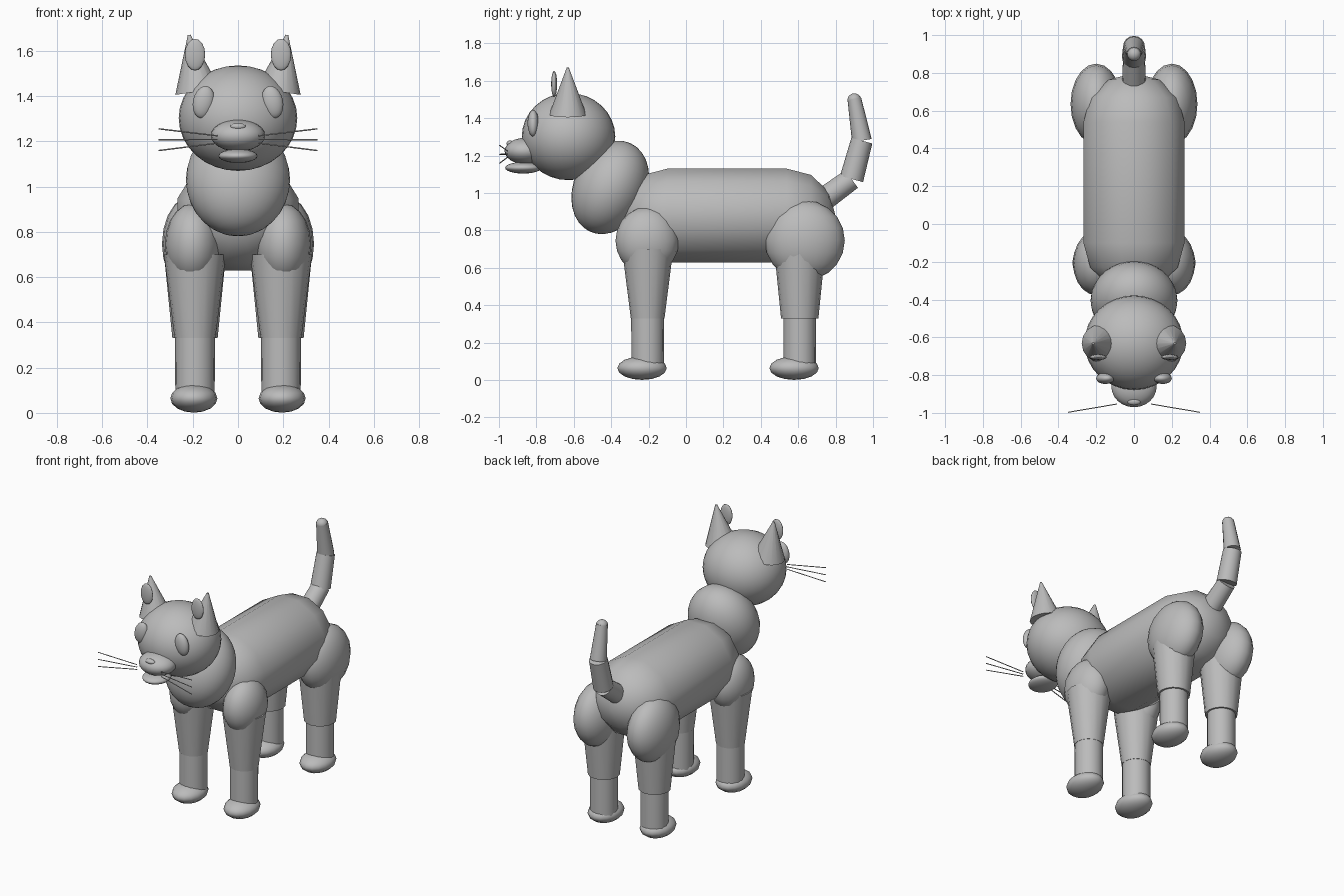
import bpy, bmesh
from math import radians, sin, cos, pi
from mathutils import Vector, Matrix

if "Cube" in bpy.data.objects:
    bpy.data.objects.remove(bpy.data.objects["Cube"])

grey = bpy.data.materials.new("plain_grey")
grey.use_nodes = True
grey.diffuse_color = (0.5, 0.5, 0.5, 1)
grey.node_tree.nodes["Principled BSDF"].inputs["Base Color"].default_value = (0.5, 0.5, 0.5, 1)


def finish(name, bm, angle=45):
    """Turn a bmesh into a smooth, grey object with sharp rims."""
    bmesh.ops.recalc_face_normals(bm, faces=bm.faces)
    mesh = bpy.data.meshes.new(name)
    bm.to_mesh(mesh)
    bm.free()
    mesh.materials.append(grey)
    mesh.shade_smooth()
    mesh.set_sharp_from_angle(angle=radians(angle))
    obj = bpy.data.objects.new(name, mesh)
    bpy.context.collection.objects.link(obj)
    return obj


def ball(name, centre, radii, tilt=(0, 0, 0), sides=24):
    """Ellipsoid, tilted by degrees about x, y and z."""
    bm = bmesh.new()
    bmesh.ops.create_uvsphere(bm, u_segments=sides, v_segments=sides // 2, radius=1)
    obj = finish(name, bm, 80)
    obj.location, obj.scale = centre, radii
    obj.rotation_euler = [radians(a) for a in tilt]
    return obj


def taper(name, start, end, r1, r2, sides=16):
    """Cylinder or cone between two points."""
    a, b = Vector(start), Vector(end)
    axis = b - a
    bm = bmesh.new()
    bmesh.ops.create_cone(bm, cap_ends=True, segments=sides, radius1=r1, radius2=r2,
                          depth=axis.length)
    turn = axis.to_track_quat('Z', 'Y').to_matrix().to_4x4()
    bm.transform(Matrix.Translation((a + b) / 2) @ turn)
    return finish(name, bm)


# Torso: twelve-sided capsule lying along y
def torso(front, back, radius, height):
    bm = bmesh.new()
    profile = [(front - radius * cos(t), radius * sin(t)) for t in (0, pi / 6, pi / 3, pi / 2)]
    profile += [(back + radius * sin(t), radius * cos(t)) for t in (0, pi / 6, pi / 3, pi / 2)]
    lean = radians(15)
    verts = [bm.verts.new((r * sin(lean), y, r * cos(lean))) for y, r in profile]
    edges = [bm.edges.new(pair) for pair in zip(verts, verts[1:])]
    bmesh.ops.spin(bm, geom=verts + edges, cent=(0, 0, 0), axis=(0, 1, 0),
                   angle=2 * pi, steps=12)
    bmesh.ops.remove_doubles(bm, verts=bm.verts, dist=0.0005)
    bm.transform(Matrix.Translation((0, 0, height)) @ Matrix.Diagonal((1.07, 1, 1, 1)))
    finish("torso", bm, 60)


torso(-0.1, 0.54, 0.259, 0.88)

# Neck and head
ball("neck", (0, -0.405, 1.03), (0.23, 0.195, 0.26), (-25, 0, 0), 32)
ball("head", (0, -0.628, 1.302), (0.262, 0.25, 0.233), sides=32)
ball("muzzle", (0, -0.86, 1.225), (0.12, 0.11, 0.07))
ball("lower_jaw", (0, -0.87, 1.135), (0.086, 0.097, 0.031))
ball("nose", (0, -0.94, 1.265), (0.035, 0.02, 0.016), sides=16)

for side, s in (("left", 1), ("right", -1)):
    # Face details
    ball(f"{side}_eye", (s * 0.152, -0.817, 1.373), (0.047, 0.03, 0.072), (0, -s * 12, 0))
    taper(f"{side}_ear", (s * 0.178, -0.632, 1.42), (s * 0.216, -0.632, 1.67), 0.1, 0.006)
    ball(f"{side}_inner_ear", (s * 0.19, -0.705, 1.583), (0.045, 0.016, 0.07), sides=16)
    for i, rise in enumerate((-1, 0, 1)):
        taper(f"{side}_whisker_{i + 1}", (s * 0.09, -0.953, 1.208 + rise * 0.016),
              (s * 0.35, -0.997, 1.207 + rise * 0.048), 0.003, 0.003, 6)

    # Legs: each a hip or shoulder, two tapered segments and a paw
    x = s * 0.19
    ball(f"{side}_shoulder", (s * 0.2, -0.207, 0.745), (0.123, 0.17, 0.18), sides=20)
    ball(f"{side}_haunch", (s * 0.2, 0.635, 0.747), (0.136, 0.214, 0.214), sides=20)
    for end, y, knee in (("front", -0.205, 0.09), ("back", 0.608, 0.1)):
        taper(f"{side}_{end}_upper_leg", (x, y, 0.33), (x, y, 0.7), knee, 0.137)
        taper(f"{side}_{end}_lower_leg", (x, y, 0.06), (x, y, 0.335), 0.087, 0.088)
        ball(f"{side}_{end}_paw", (s * 0.195, y - 0.03, 0.064), (0.104, 0.132, 0.063), sides=16)

# Tail: three bent segments and a round tip
joints = [(0, 0.72, 0.955), (0, 0.885, 1.075), (0, 0.94, 1.28), (0, 0.9, 1.505)]
widths = [(0.064, 0.058), (0.064, 0.058), (0.053, 0.037)]
for i, (r1, r2) in enumerate(widths):
    taper(f"tail_segment_{i + 1}", joints[i], joints[i + 1], r1, r2)
ball("tail_tip", (0, 0.9, 1.498), (0.037, 0.037, 0.035), sides=16)
